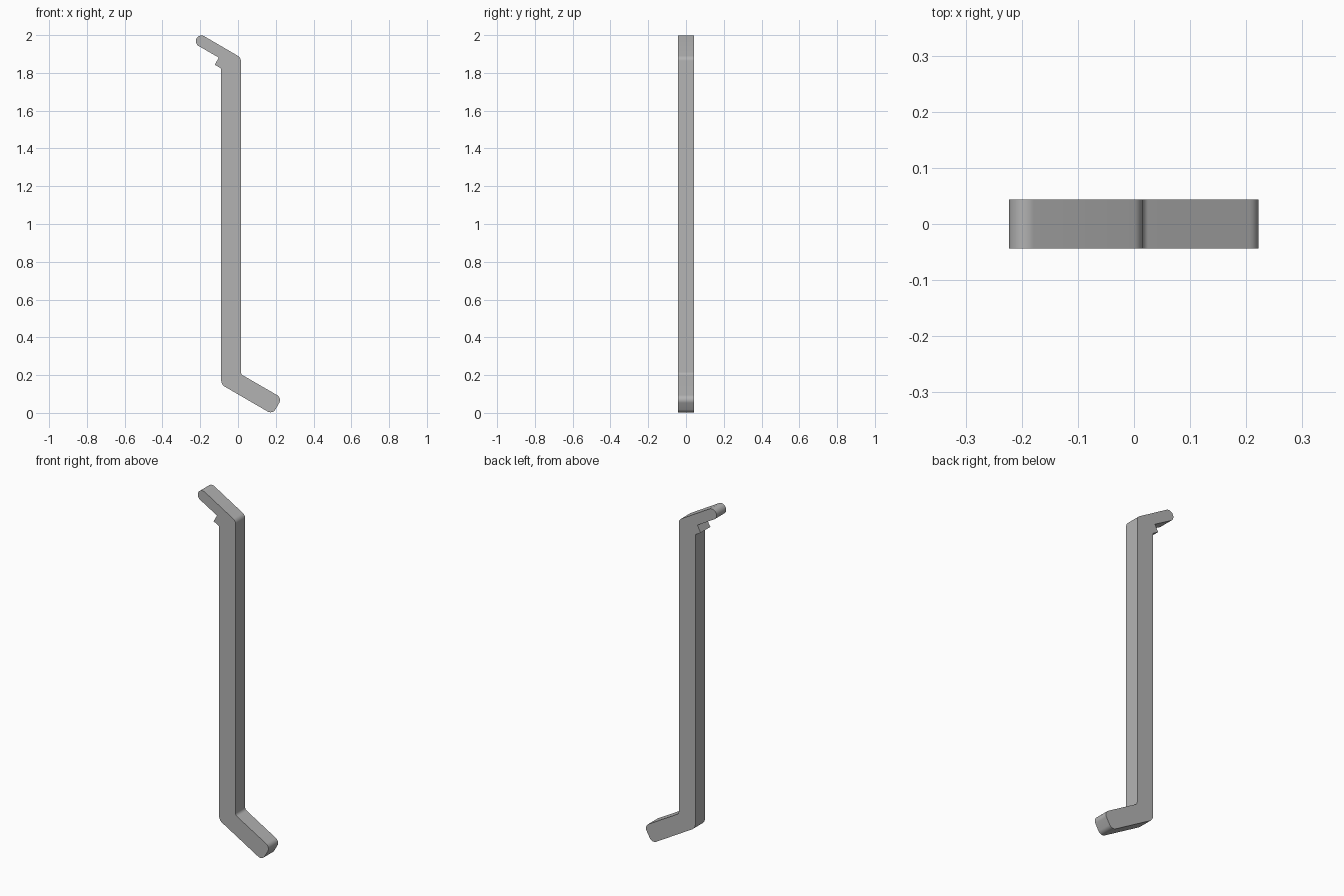
import bpy
import bmesh
import math
from mathutils import Vector

cube = bpy.data.objects.get("Cube")
if cube:
    bpy.data.objects.remove(cube, do_unlink=True)

HALF_DEPTH = 0.0435


def rounded_outline(corners, steps=10):
    """Replace each (x, z, radius) corner with a tangent arc."""
    points = []
    for i, (x, z, radius) in enumerate(corners):
        here = Vector((x, z))
        if radius == 0:
            points.append(here)
            continue
        a = (Vector(corners[i - 1][:2]) - here).normalized()
        b = (Vector(corners[(i + 1) % len(corners)][:2]) - here).normalized()
        half = a.angle(b) / 2
        centre = here + (a + b).normalized() * radius / math.sin(half)
        start = here + a * radius / math.tan(half) - centre
        end = here + b * radius / math.tan(half) - centre
        sweep = start.angle(end)
        for k in range(steps + 1):
            t = k / steps
            arc = (start * math.sin((1 - t) * sweep) + end * math.sin(t * sweep)) / math.sin(sweep)
            points.append(centre + arc)
    return points


# Side profile: bottom foot, shaft, rounded top lip and catch notch
corners = [
    (-0.089, 0.150, 0.04),
    (0.183, -0.008, 0.03),
    (0.233, 0.079, 0.03),
    (0.015, 0.205, 0.02),
    (0.015, 1.881, 0.03),
    (-0.204, 2.009, 0.0295),
    (-0.234, 1.957, 0.0295),
    (-0.102, 1.881, 0),
    (-0.123, 1.843, 0),
    (-0.089, 1.823, 0),
]

bm = bmesh.new()
face = bm.faces.new([bm.verts.new((p.x, -HALF_DEPTH, p.y)) for p in rounded_outline(corners)])
extruded = bmesh.ops.extrude_face_region(bm, geom=[face], use_keep_orig=True)
moved = [v for v in extruded["geom"] if isinstance(v, bmesh.types.BMVert)]
bmesh.ops.translate(bm, verts=moved, vec=(0, 2 * HALF_DEPTH, 0))
bmesh.ops.recalc_face_normals(bm, faces=bm.faces)
mesh = bpy.data.meshes.new("bent_bar")
bm.to_mesh(mesh)
bm.free()

bar = bpy.data.objects.new("bent_bar", mesh)
bpy.context.collection.objects.link(bar)

# Plain grey finish
grey = bpy.data.materials.new("plain_grey")
grey.use_nodes = True
colour = (0.45, 0.45, 0.45, 1)
grey.diffuse_color = colour
grey.node_tree.nodes["Principled BSDF"].inputs["Base Color"].default_value = colour
mesh.materials.append(grey)

bpy.ops.object.select_all(action="DESELECT")
bar.select_set(True)
bpy.context.view_layer.objects.active = bar
bpy.ops.object.shade_smooth_by_angle(angle=math.radians(30))
